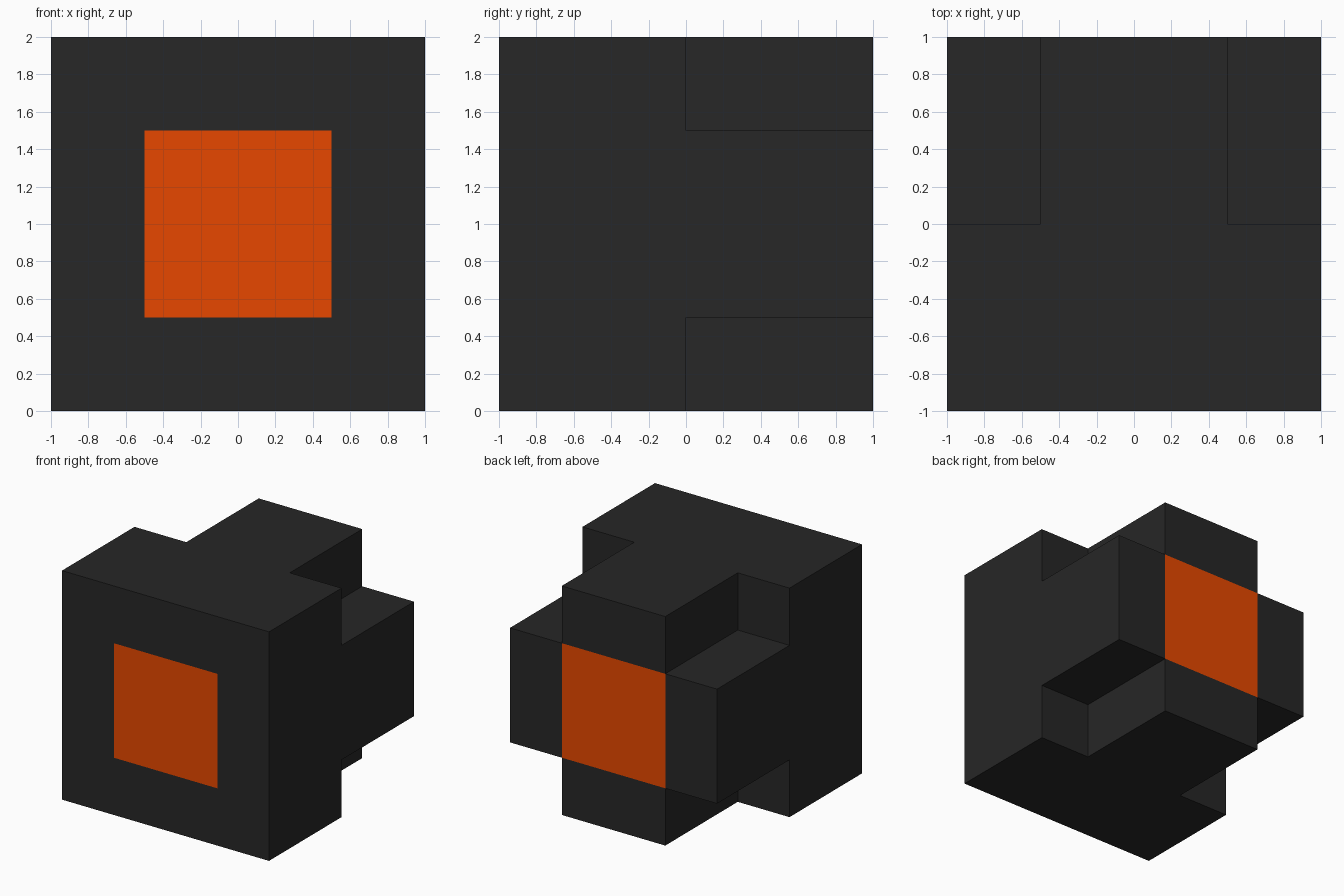
import bpy
import bmesh
from mathutils import Matrix

if "Cube" in bpy.data.objects:
    bpy.data.objects.remove(bpy.data.objects["Cube"])


def make_material(name, color):
    mat = bpy.data.materials.new(name)
    mat.diffuse_color = (*color, 1.0)
    mat.use_nodes = True
    mat.node_tree.nodes["Principled BSDF"].inputs["Base Color"].default_value = mat.diffuse_color
    return mat


charcoal = make_material("charcoal", (0.02, 0.02, 0.02))
orange = make_material("orange", (0.8, 0.064, 0.0))

bm = bmesh.new()

# Front block: a full square slab from y = -1 to y = 0
bmesh.ops.create_cube(bm, size=1.0, matrix=Matrix.Translation((0, -0.5, 1)) @ Matrix.Diagonal((2, 1, 2, 1)))

# Cut the slab into a three by three pattern seen from the front
cuts = [((x, 0, 0), (1, 0, 0)) for x in (-0.5, 0.5)] + [((0, 0, z), (0, 0, 1)) for z in (0.5, 1.5)]
for point, normal in cuts:
    bmesh.ops.bisect_plane(bm, geom=bm.verts[:] + bm.edges[:] + bm.faces[:],
                           plane_co=point, plane_no=normal)
bm.normal_update()

# Rear cross: extrude every back cell except the four corners to y = 1
cross = []
for f in bm.faces:
    c = f.calc_center_median()
    if f.normal.y > 0.9 and min(abs(c.x), abs(c.z - 1)) < 0.5:
        cross.append(f)
result = bmesh.ops.extrude_face_region(bm, geom=cross)
for v in [g for g in result["geom"] if isinstance(g, bmesh.types.BMVert)]:
    v.co.y = 1.0
leftover = [f for f in cross if f.is_valid]
if leftover:
    bmesh.ops.delete(bm, geom=leftover, context='FACES')
bmesh.ops.recalc_face_normals(bm, faces=bm.faces[:])
bm.normal_update()

# Orange squares: centre cell on the front and on the back
for f in bm.faces:
    c = f.calc_center_median()
    if abs(f.normal.y) > 0.9 and abs(c.x) < 0.1 and abs(c.z - 1) < 0.1 and abs(c.y) > 0.9:
        f.material_index = 1

mesh = bpy.data.meshes.new("cross_block")
bm.to_mesh(mesh)
bm.free()
mesh.materials.append(charcoal)
mesh.materials.append(orange)
block = bpy.data.objects.new("cross_block", mesh)
bpy.context.collection.objects.link(block)
